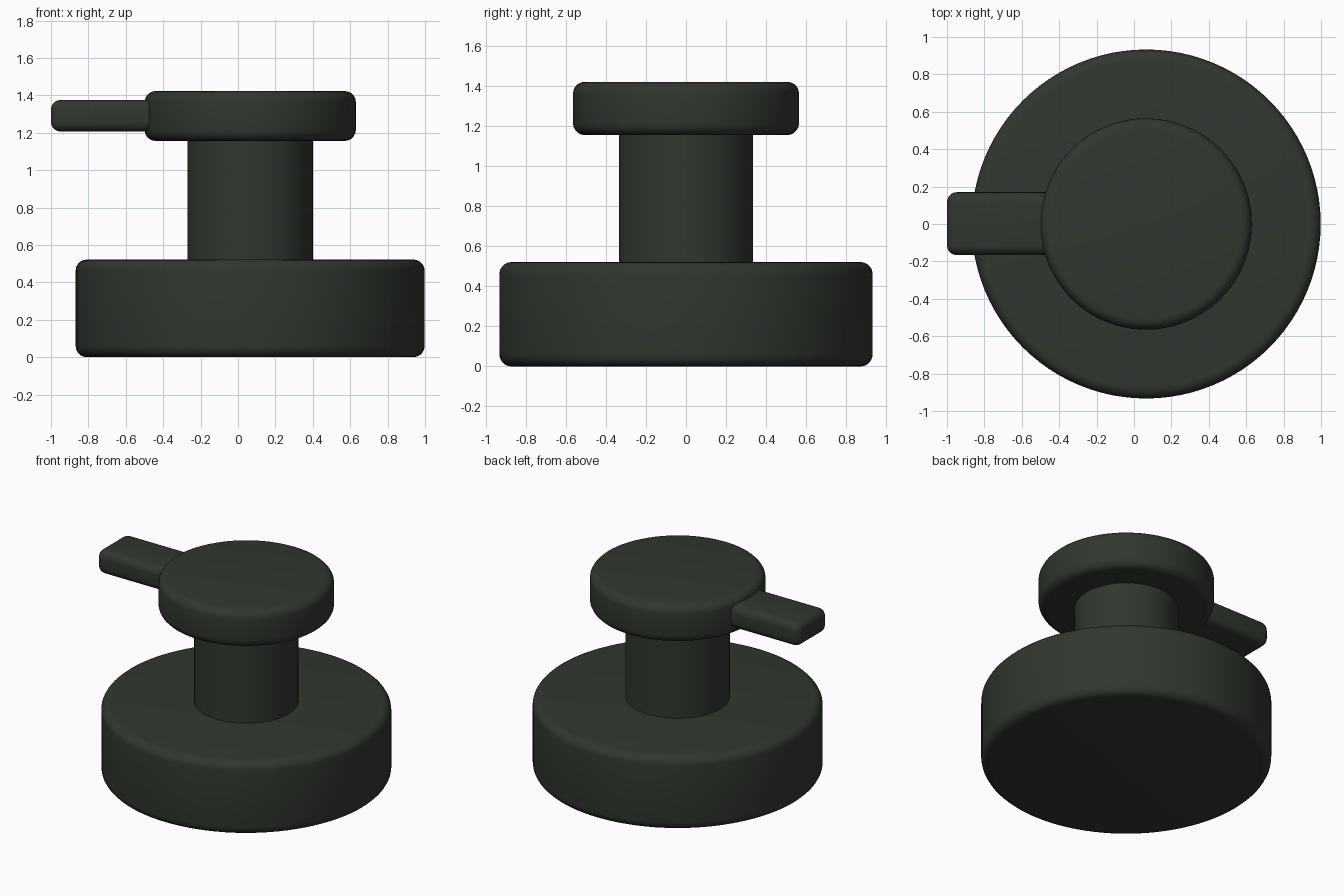
import bpy

if "Cube" in bpy.data.objects:
    bpy.data.objects.remove(bpy.data.objects["Cube"])

AXIS_X = 0.065  # shared vertical axis of the round parts

green = bpy.data.materials.new("dark_green_plastic")
green.diffuse_color = (0.030, 0.038, 0.028, 1.0)
green.use_nodes = True
green.node_tree.nodes["Principled BSDF"].inputs["Base Color"].default_value = green.diffuse_color


def finish(obj, name, bevel):
    """Name, colour, round the edges and smooth a part."""
    obj.name = name
    obj.data.name = name
    obj.data.materials.append(green)
    if bevel:
        mod = obj.modifiers.new("rounded_edges", 'BEVEL')
        mod.width = bevel
        mod.segments = 5
        mod.limit_method = 'ANGLE'
        mod.angle_limit = 0.8
        bpy.ops.object.modifier_apply(modifier=mod.name)
    bpy.ops.object.shade_smooth_by_angle(angle=0.6)


def disc(name, radius, z0, z1, bevel):
    bpy.ops.mesh.primitive_cylinder_add(
        vertices=96, radius=radius, depth=z1 - z0,
        location=(AXIS_X, 0, (z0 + z1) / 2))
    finish(bpy.context.object, name, bevel)


def block(name, lo, hi, bevel):
    bpy.ops.mesh.primitive_cube_add(
        size=1, location=[(a + b) / 2 for a, b in zip(lo, hi)])
    obj = bpy.context.object
    obj.scale = [b - a for a, b in zip(lo, hi)]
    bpy.ops.object.transform_apply(location=False, rotation=False, scale=True)
    finish(obj, name, bevel)


# Wide collar, narrow stem and pump head
disc("base_collar", 0.933, 0.0, 0.522, 0.06)
disc("stem", 0.335, 0.50, 1.18, 0)
disc("pump_head", 0.565, 1.156, 1.423, 0.06)

# Spout reaching out to the left, sunk into the head
block("spout", (-1.0, -0.166, 1.206), (-0.35, 0.17, 1.375), 0.052)
